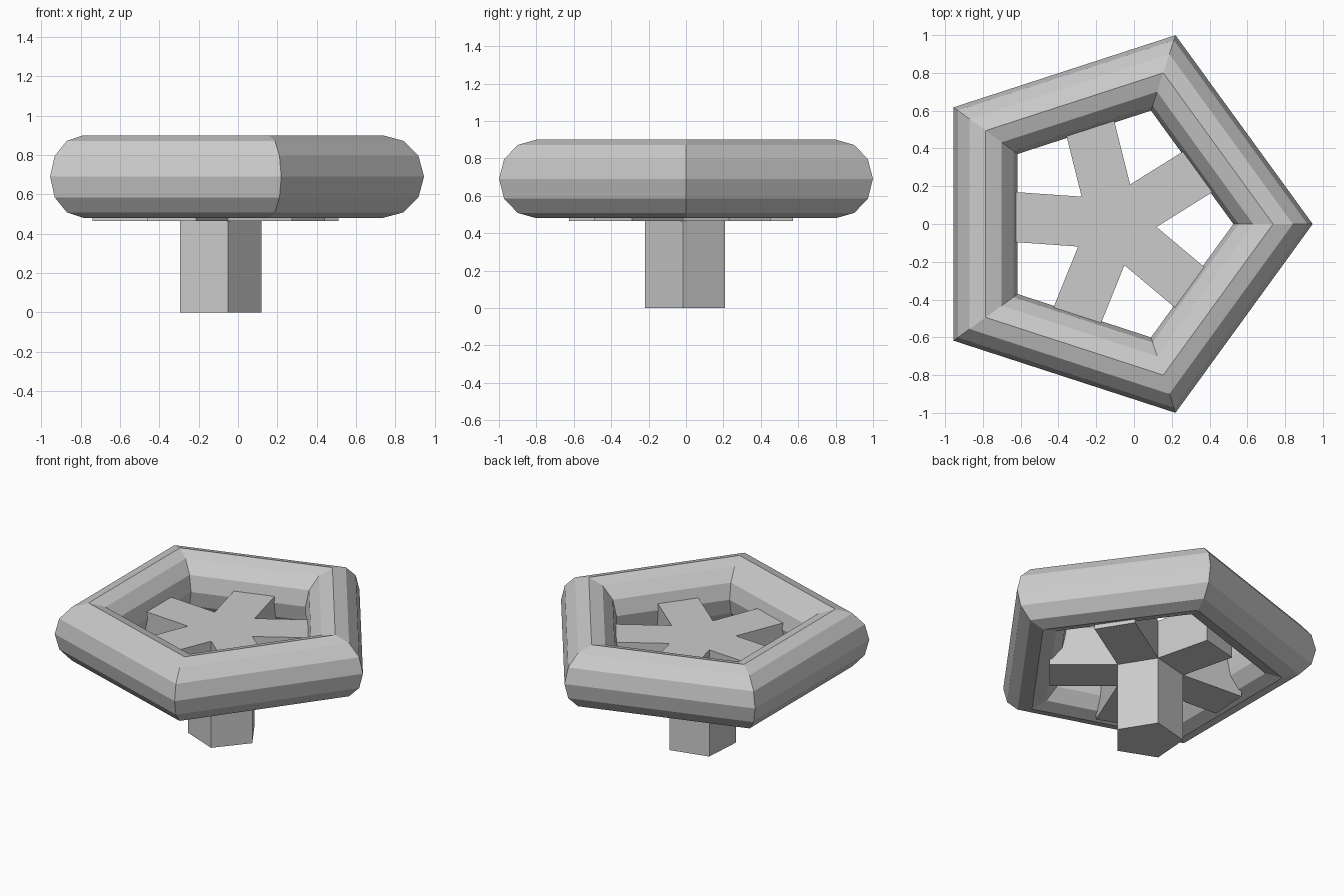
import bpy, bmesh
from math import cos, sin, pi, radians

if "Cube" in bpy.data.objects:
    bpy.data.objects.remove(bpy.data.objects["Cube"])

CX = -0.105          # centre of the pentagon in x
RING_R, TUBE_R, RING_Z = 0.841, 0.21, 0.69
HUB_R = 0.225
ARM_BOTTOM, ARM_TOP = 0.465, 0.73
# arm direction (degrees) and reach from the centre
ARMS = [(32, 0.643), (104, 0.557), (176, 0.627), (248, 0.62), (320, 0.605)]


def make_object(name, bm):
    bmesh.ops.recalc_face_normals(bm, faces=bm.faces[:])
    mesh = bpy.data.meshes.new(name)
    bm.to_mesh(mesh)
    bm.free()
    obj = bpy.data.objects.new(name, mesh)
    obj.location.x = CX
    bpy.context.collection.objects.link(obj)
    return obj


# Five-sided rim with a twelve-sided tube
bpy.ops.mesh.primitive_torus_add(major_segments=5, minor_segments=12,
                                 major_radius=RING_R, minor_radius=TUBE_R,
                                 location=(CX, 0, RING_Z))
bpy.context.object.name = "rim"
for p in bpy.context.object.data.polygons:
    p.use_smooth = False

# Pentagonal column whose upper sides are pulled out into the spokes
bm = bmesh.new()
levels = []
for z in (0, ARM_BOTTOM, ARM_TOP):
    levels.append([bm.verts.new((HUB_R * cos(radians(72 * i - 4)),
                                 HUB_R * sin(radians(72 * i - 4)), z))
                   for i in range(5)])
low, mid, top = levels
bm.faces.new(low)
bm.faces.new(top)
spoke_faces = []
for i in range(5):
    j = (i + 1) % 5
    bm.faces.new((low[i], low[j], mid[j], mid[i]))
    spoke_faces.append(bm.faces.new((mid[i], mid[j], top[j], top[i])))

apothem = HUB_R * cos(pi / 5)
for face, (angle, reach) in zip(spoke_faces, ARMS):
    res = bmesh.ops.extrude_discrete_faces(bm, faces=[face])
    d = reach - apothem
    a = radians(angle)
    bmesh.ops.translate(bm, verts=res["faces"][0].verts[:],
                        vec=(d * cos(a), d * sin(a), 0))
bmesh.ops.remove_doubles(bm, verts=bm.verts[:], dist=1e-5)
make_object("hub_and_spokes", bm)
